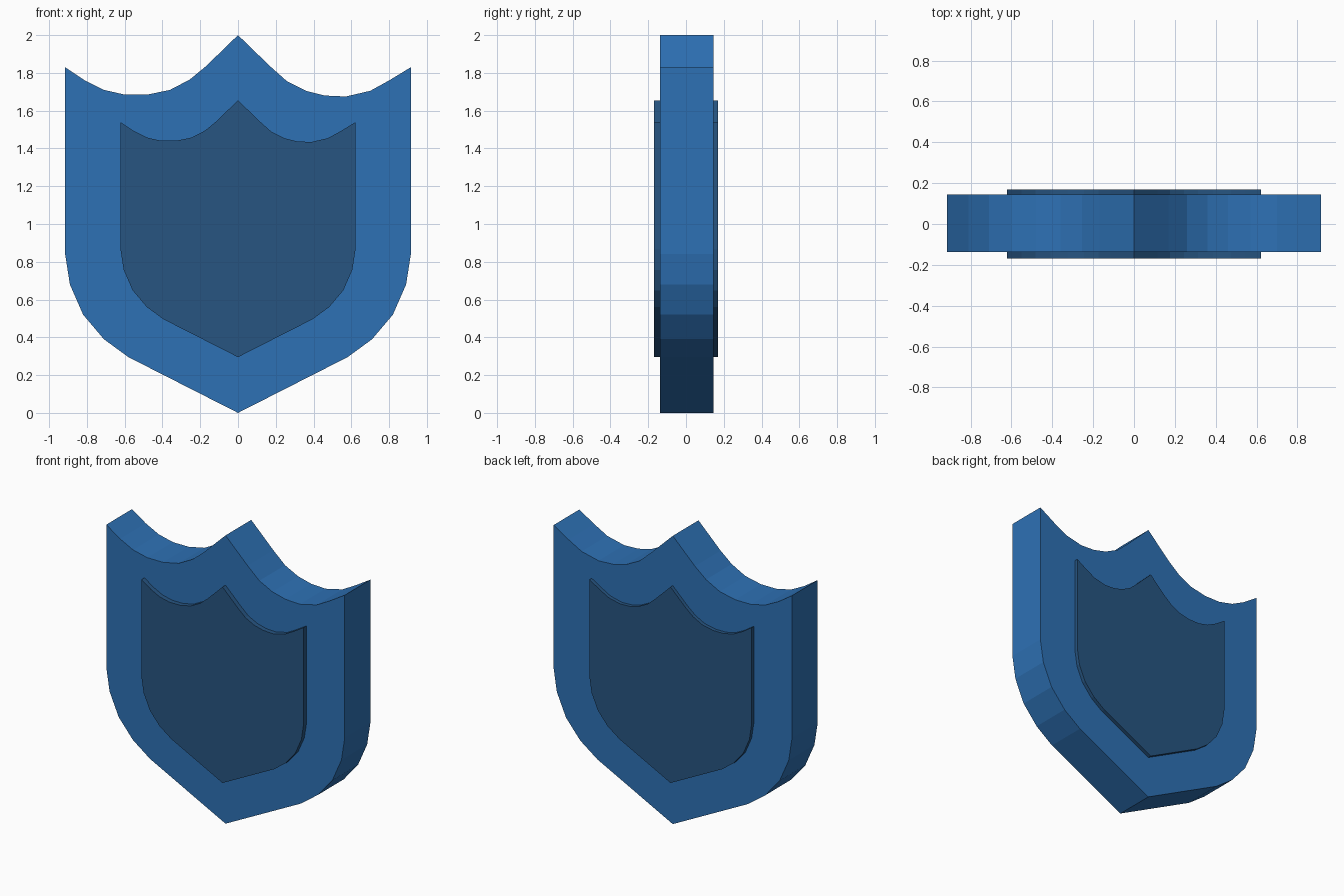
import bpy, bmesh

if "Cube" in bpy.data.objects:
    bpy.data.objects.remove(bpy.data.objects["Cube"])

# Shield outline (x, z), clockwise from the top peak
TOP_RIGHT = [(0, 2.0), (0.17, 1.835), (0.26, 1.755), (0.36, 1.705), (0.46, 1.68),
             (0.57, 1.675), (0.70, 1.705), (0.80, 1.76)]
SIDE = [(0.915, 1.83), (0.915, 0.84), (0.89, 0.68), (0.82, 0.52), (0.71, 0.39), (0.58, 0.295)]
TOP_LEFT = [(-0.81, 1.76), (-0.71, 1.71), (-0.60, 1.685), (-0.48, 1.685),
            (-0.36, 1.71), (-0.255, 1.765), (-0.17, 1.835)]
OUTLINE = TOP_RIGHT + SIDE + [(0, 0)] + [(-x, z) for x, z in reversed(SIDE)] + TOP_LEFT


def plate(name, scale, lift, y0, y1, color):
    """Extrude the scaled outline from y0 to y1."""
    bm = bmesh.new()
    face = bm.faces.new([bm.verts.new((x * scale, y0, z * scale + lift)) for x, z in OUTLINE])
    ext = bmesh.ops.extrude_face_region(bm, geom=[face], use_keep_orig=True)
    moved = [g for g in ext["geom"] if isinstance(g, bmesh.types.BMVert)]
    bmesh.ops.translate(bm, verts=moved, vec=(0, y1 - y0, 0))
    bmesh.ops.recalc_face_normals(bm, faces=bm.faces)
    mesh = bpy.data.meshes.new(name)
    bm.to_mesh(mesh)
    bm.free()
    mat = bpy.data.materials.new(name + "_blue")
    mat.diffuse_color = (*color, 1)
    mat.use_nodes = True
    mat.node_tree.nodes["Principled BSDF"].inputs["Base Color"].default_value = mat.diffuse_color
    mesh.materials.append(mat)
    obj = bpy.data.objects.new(name, mesh)
    bpy.context.collection.objects.link(obj)
    return obj


# Thick outer body
plate("shield_body", 1.0, 0.0, -0.137, 0.145, (0.027, 0.165, 0.46))
# Smaller darker panel, slightly proud on both faces
plate("inner_panel", 0.68, 0.295, -0.17, 0.17, (0.02, 0.09, 0.22))
